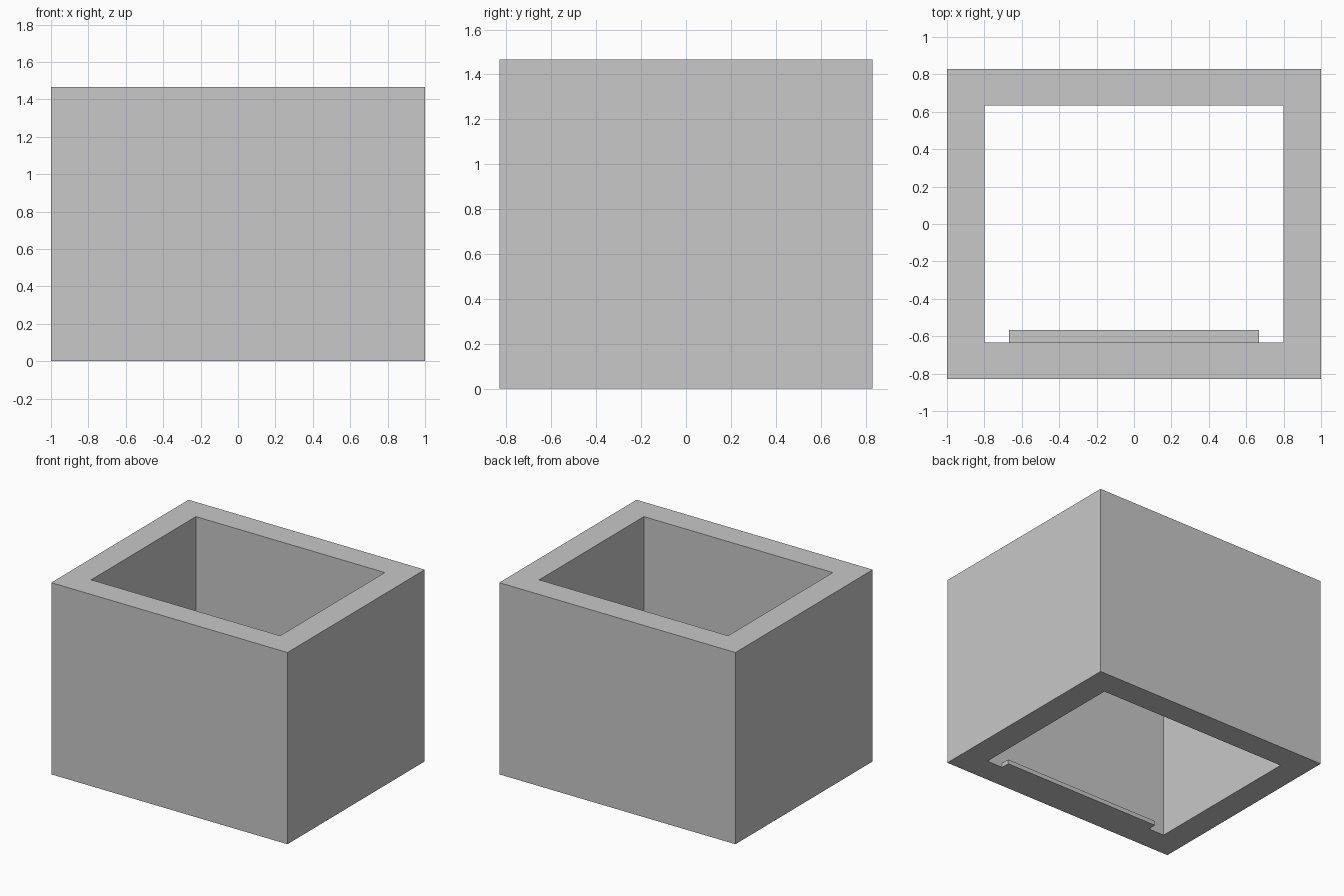
import bpy
import bmesh

default_cube = bpy.data.objects.get("Cube")
if default_cube:
    bpy.data.objects.remove(default_cube, do_unlink=True)

HEIGHT = 1.467
OUTER = (1.0, 0.83)      # half sizes of the outer walls
INNER = (0.8, 0.633)     # half sizes of the opening
LEDGE_HALF_WIDTH = 0.667
LEDGE_DEPTH = 0.066
LEDGE_HEIGHT = 0.033

grey = bpy.data.materials.new("plain grey")
grey.use_nodes = True
colour = (0.58, 0.58, 0.58, 1.0)
grey.diffuse_color = colour
grey.node_tree.nodes["Principled BSDF"].inputs["Base Color"].default_value = colour


def finish(name, bm):
    bmesh.ops.recalc_face_normals(bm, faces=bm.faces)
    mesh = bpy.data.meshes.new(name)
    bm.to_mesh(mesh)
    bm.free()
    mesh.materials.append(grey)
    obj = bpy.data.objects.new(name, mesh)
    bpy.context.collection.objects.link(obj)
    return obj


def rectangle(bm, half, z):
    hx, hy = half
    return [bm.verts.new((sx * hx, sy * hy, z))
            for sx, sy in ((-1, -1), (1, -1), (1, 1), (-1, 1))]


# Open square tube: outer walls, top rim, inner walls and bottom rim
bm = bmesh.new()
rings = [rectangle(bm, OUTER, 0), rectangle(bm, OUTER, HEIGHT),
         rectangle(bm, INNER, HEIGHT), rectangle(bm, INNER, 0)]
for r, ring in enumerate(rings):
    following = rings[(r + 1) % len(rings)]
    for i in range(4):
        j = (i + 1) % 4
        bm.faces.new((ring[i], ring[j], following[j], following[i]))
finish("box_walls", bm)

# Thin ledge along the foot of the front wall, inside the opening
bm = bmesh.new()
bmesh.ops.create_cube(bm, size=1)
bmesh.ops.scale(bm, vec=(2 * LEDGE_HALF_WIDTH, LEDGE_DEPTH, LEDGE_HEIGHT), verts=bm.verts)
bmesh.ops.translate(bm, vec=(0, -INNER[1] + LEDGE_DEPTH / 2, LEDGE_HEIGHT / 2), verts=bm.verts)
finish("bottom_ledge", bm)
